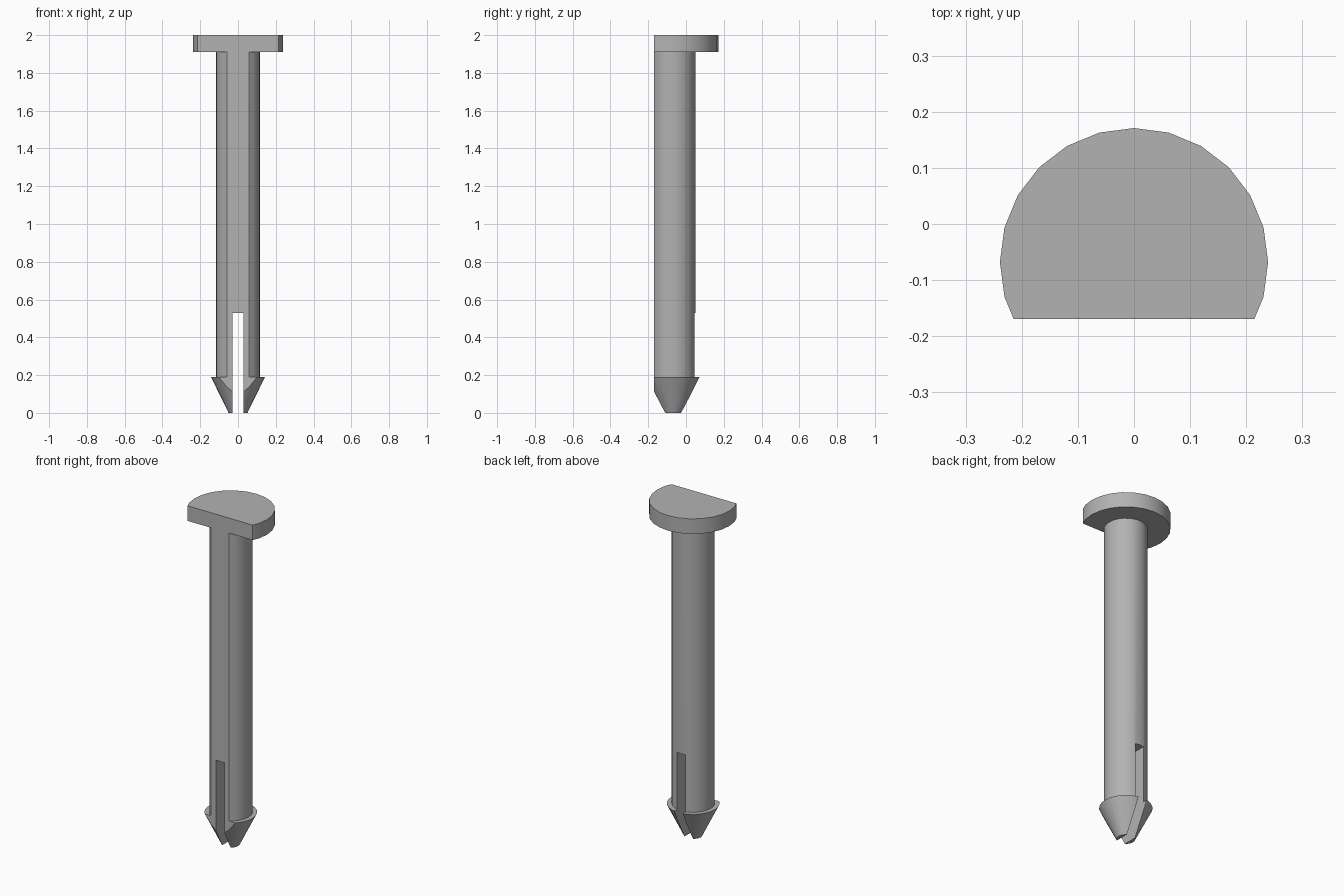
import bpy, bmesh, math
from mathutils import Matrix, Vector

old = bpy.data.objects.get("Cube")
if old:
    bpy.data.objects.remove(old, do_unlink=True)

AXIS_Y = -0.068    # centre line of the round pin
FLAT_Y = -0.169    # front flat
SIDES = 24

grey = bpy.data.materials.new("plain_grey")
grey.use_nodes = True
colour = (0.45, 0.45, 0.45, 1)
grey.diffuse_color = colour
grey.node_tree.nodes["Principled BSDF"].inputs["Base Color"].default_value = colour


def add_object(name, bm):
    mesh = bpy.data.meshes.new(name)
    bmesh.ops.recalc_face_normals(bm, faces=bm.faces)
    bm.to_mesh(mesh)
    bm.free()
    obj = bpy.data.objects.new(name, mesh)
    bpy.context.collection.objects.link(obj)
    mesh.materials.append(grey)
    return obj


# Round pin: tapered barbed tip, shaft and head as (radius, height) rings
profile = [(0.05, 0), (0.143, 0.19), (0.117, 0.19),
           (0.117, 1.91), (0.239, 1.91), (0.239, 2)]
bm = bmesh.new()
rings = []
for radius, z in profile:
    angles = [math.tau * i / SIDES for i in range(SIDES)]
    rings.append([bm.verts.new((radius * math.cos(a), AXIS_Y + radius * math.sin(a), z))
                  for a in angles])
for low, high in zip(rings, rings[1:]):
    for i in range(SIDES):
        j = (i + 1) % SIDES
        bm.faces.new((low[i], low[j], high[j], high[i]))
bm.faces.new(rings[0][::-1])
bm.faces.new(rings[-1])

# Flat front, sliced and capped
cut = bmesh.ops.bisect_plane(bm, geom=bm.verts[:] + bm.edges[:] + bm.faces[:],
                             plane_co=(0, FLAT_Y, 0), plane_no=(0, -1, 0),
                             clear_outer=True)
rim = [e for e in cut["geom_cut"] if isinstance(e, bmesh.types.BMEdge)]
bmesh.ops.contextual_create(bm, geom=rim)
pin = add_object("push_pin", bm)

# Slot that splits the tip into two prongs
bm = bmesh.new()
bmesh.ops.create_cube(bm, size=1, matrix=Matrix.LocRotScale(
    Vector((0, 0, 0.23)), None, Vector((0.056, 1, 0.6))))
slot = add_object("slot_cutter", bm)
slot.hide_render = True
slot.hide_viewport = True

boolean = pin.modifiers.new("slot", 'BOOLEAN')
boolean.operation = 'DIFFERENCE'
boolean.solver = 'EXACT'
boolean.object = slot

bpy.ops.object.select_all(action='DESELECT')
pin.select_set(True)
bpy.context.view_layer.objects.active = pin
bpy.ops.object.modifier_apply(modifier=boolean.name)
bpy.data.objects.remove(slot, do_unlink=True)
bpy.ops.object.shade_smooth_by_angle(angle=math.radians(30))
